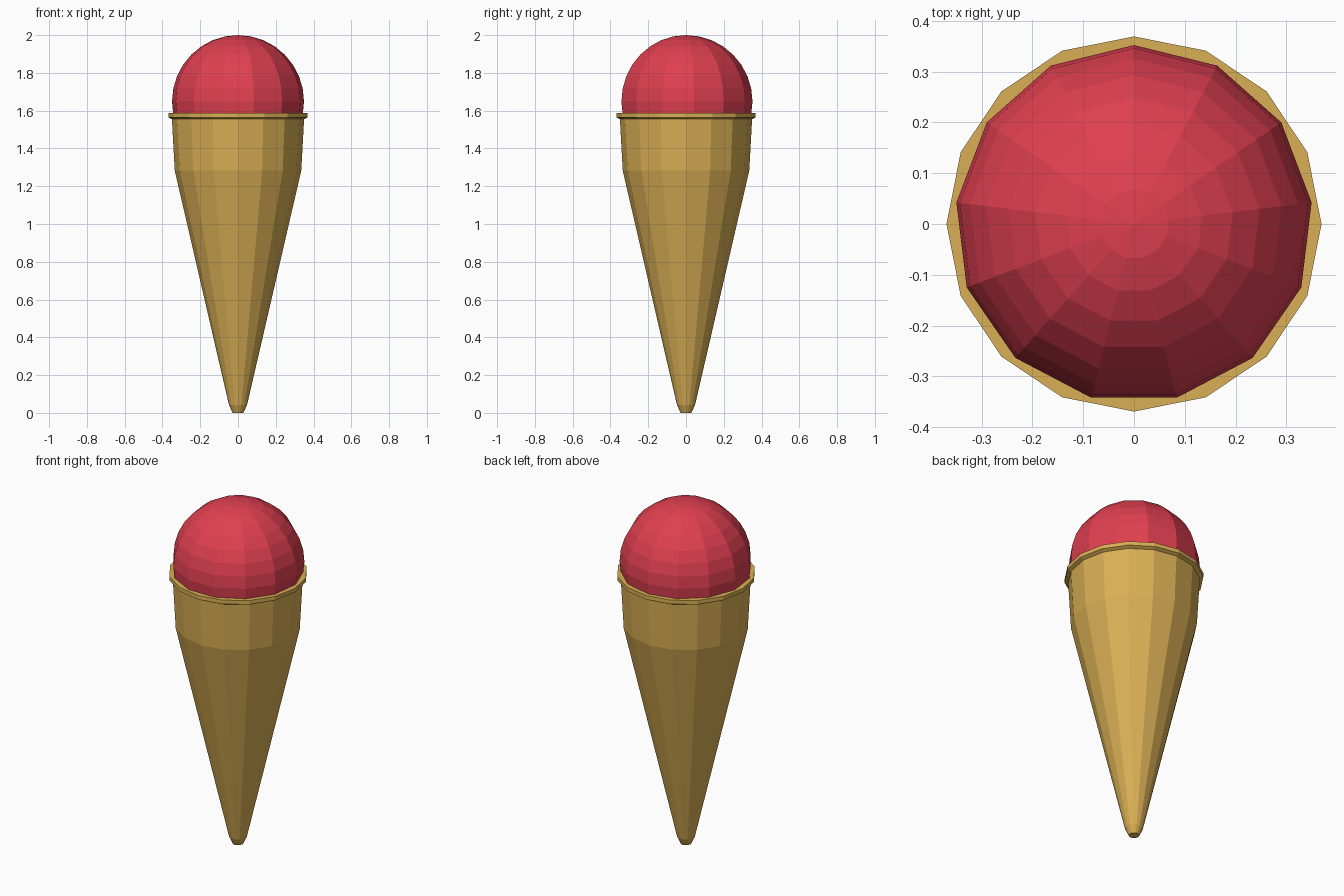
import bpy, bmesh
from math import sin, cos, pi

if "Cube" in bpy.data.objects:
    bpy.data.objects.remove(bpy.data.objects["Cube"])


def lathe(name, profile, sides, start, color):
    """Revolve (radius, z) points around z; radius 0 makes a pole."""
    bm = bmesh.new()
    rings = []
    for r, z in profile:
        count = 1 if r < 1e-5 else sides
        rings.append([bm.verts.new((r * cos(start + 2 * pi * i / sides),
                                    r * sin(start + 2 * pi * i / sides), z))
                      for i in range(count)])
    for a, b in zip(rings, rings[1:]):
        for i in range(sides):
            j = (i + 1) % sides
            if len(a) == 1:
                bm.faces.new((a[0], b[j], b[i]))
            elif len(b) == 1:
                bm.faces.new((a[i], a[j], b[0]))
            else:
                bm.faces.new((a[i], a[j], b[j], b[i]))
    # flat end at the bottom tip
    if len(rings[0]) > 1:
        bm.faces.new(rings[0][::-1])
    mesh = bpy.data.meshes.new(name)
    bm.to_mesh(mesh)
    bm.free()
    mat = bpy.data.materials.new(name + "_color")
    mat.diffuse_color = color
    mat.use_nodes = True
    mat.node_tree.nodes["Principled BSDF"].inputs["Base Color"].default_value = mat.diffuse_color
    mesh.materials.append(mat)
    obj = bpy.data.objects.new(name, mesh)
    bpy.context.collection.objects.link(obj)
    return obj


# Wafer cone: blunt tip, flare, upper collar and protruding lip closing inward
lathe("wafer_cone",
      [(0.028, 0.0), (0.048, 0.042), (0.335, 1.283), (0.35, 1.555),
       (0.369, 1.565), (0.369, 1.588), (0.32, 1.588)],
      16, 0.0, (0.70, 0.43, 0.09, 1))

# Ice cream scoop: faceted ball sunk into the cone
R, RINGS = 0.352, 16
ball = [(R * sin(pi * k / RINGS), 2.0 - R - R * cos(pi * k / RINGS))
        for k in range(RINGS + 1)]
lathe("ice_cream_scoop", ball, 13, pi / 2, (0.74, 0.05, 0.08, 1))
